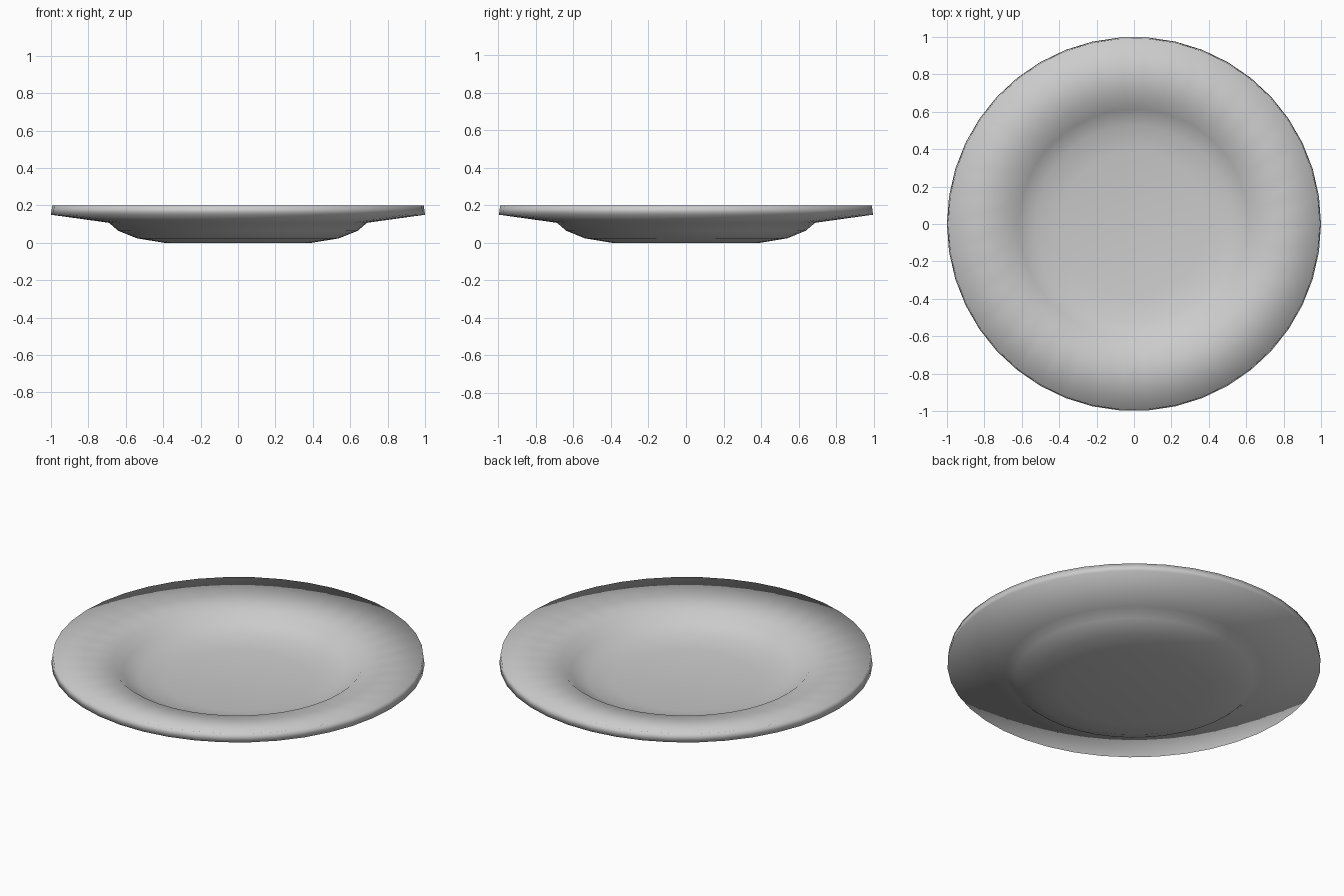
import bpy, bmesh, math

if "Cube" in bpy.data.objects:
    bpy.data.objects.remove(bpy.data.objects["Cube"])

SEGMENTS = 42
# Underside profile of the plate: (radius, height)
PROFILE = [(0.395, 0.0), (0.54, 0.024), (0.64, 0.064), (0.69, 0.107), (1.0, 0.15)]

# Plate shell: rings from the profile, bridged with quads and closed by a flat base
bm = bmesh.new()
rings = []
for r, z in PROFILE:
    ring = []
    for i in range(SEGMENTS):
        a = 2 * math.pi * i / SEGMENTS
        ring.append(bm.verts.new((r * math.cos(a), r * math.sin(a), z)))
    rings.append(ring)
bm.faces.new(rings[0])
for inner, outer in zip(rings, rings[1:]):
    for i in range(SEGMENTS):
        j = (i + 1) % SEGMENTS
        bm.faces.new((inner[i], outer[i], outer[j], inner[j]))
for f in bm.faces:
    f.smooth = True

mesh = bpy.data.meshes.new("plate")
bm.to_mesh(mesh)
bm.free()
plate = bpy.data.objects.new("plate", mesh)
bpy.context.collection.objects.link(plate)

# Thickness, grown upward from the underside
solid = plate.modifiers.new("thickness", 'SOLIDIFY')
solid.thickness = 0.05
solid.offset = 1.0
solid.use_even_offset = True
